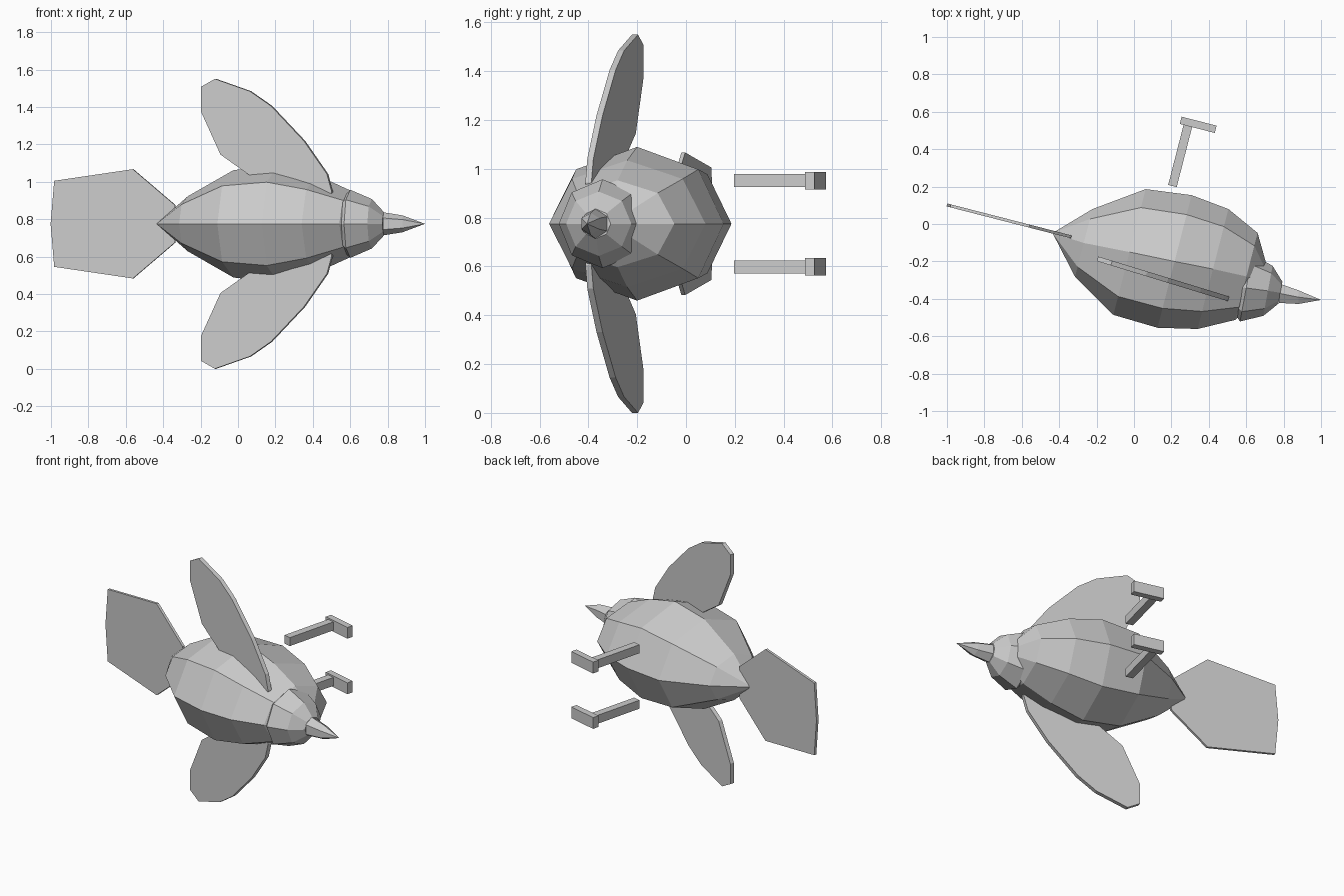
import bpy
import bmesh
from math import sin, cos, pi, radians
from mathutils import Matrix, Vector

if "Cube" in bpy.data.objects:
    bpy.data.objects.remove(bpy.data.objects["Cube"])

MID = 0.775  # height of the symmetry plane (bird lies on its side)


def place(angle, x=0.0, y=0.0):
    return Matrix.Translation((x, y, MID)) @ Matrix.Rotation(radians(angle), 4, 'Z')


BODY = place(-14.4)


def finish(bm, name, matrix):
    bmesh.ops.recalc_face_normals(bm, faces=bm.faces)
    mesh = bpy.data.meshes.new(name)
    bm.to_mesh(mesh)
    bm.free()
    obj = bpy.data.objects.new(name, mesh)
    obj.matrix_world = matrix
    bpy.context.collection.objects.link(obj)
    return obj


def loft(name, sections, sides, matrix, turn=0.0):
    """Skin rings (along, offset, radius_y, radius_z); zero radius makes a point."""
    bm = bmesh.new()
    rings = []
    for x, y, ry, rz in sections:
        if ry == 0:
            rings.append([bm.verts.new((x, y, 0))] * sides)
        else:
            angles = [turn + 2 * pi * i / sides for i in range(sides)]
            rings.append([bm.verts.new((x, y + ry * cos(a), rz * sin(a))) for a in angles])
    for r0, r1 in zip(rings, rings[1:]):
        for i in range(sides):
            j = (i + 1) % sides
            corners = dict.fromkeys((r0[i], r0[j], r1[j], r1[i]))
            bm.faces.new(list(corners))
    for ring in (rings[0], rings[-1]):
        if ring[0] is not ring[1]:
            bm.faces.new(ring)
    return finish(bm, name, matrix)


def plate(name, outline, y, thick, matrix, flip=1):
    """Extrude an x-z outline into a thin plate."""
    bm = bmesh.new()
    face = bm.faces.new([bm.verts.new((x, y - thick / 2, flip * z)) for x, z in outline])
    new = bmesh.ops.extrude_face_region(bm, geom=[face])['geom']
    bmesh.ops.translate(bm, vec=(0, thick, 0),
                        verts=[v for v in new if isinstance(v, bmesh.types.BMVert)])
    return finish(bm, name, matrix)


def box(name, lo, hi, matrix):
    lo, hi = Vector(lo), Vector(hi)
    bm = bmesh.new()
    bmesh.ops.create_cube(bm, size=1.0, matrix=Matrix.Translation((lo + hi) / 2)
                          @ Matrix.Diagonal((*(hi - lo), 1)))
    return finish(bm, name, matrix)


# Egg-shaped body, eight sides
loft("body", [(-0.41, -0.155, 0, 0), (-0.235, -0.165, 0.187, 0.147),
              (0.014, -0.151, 0.347, 0.287), (0.26, -0.14, 0.366, 0.315),
              (0.469, -0.128, 0.331, 0.26), (0.652, -0.122, 0.24, 0.178),
              (0.79, -0.12, 0, 0)], 8, BODY)

# Domed head, eight sides
loft("head", [(-0.02, 0, 0.162, 0.162), (0, 0, 0.182, 0.182),
              (0.117, 0.006, 0.136, 0.132), (0.184, 0.008, 0.06, 0.06)],
     8, place(-10.5, 0.60, -0.342))

# Six-sided pointed beak
loft("beak", [(0.775, -0.37, 0.06, 0.062), (0.88, -0.391, 0.042, 0.045),
              (1.0, -0.406, 0, 0)], 6, place(0), turn=pi / 6)

# Fan tail
half = [(-0.308, 0.1), (-0.54, 0.292), (-0.974, 0.23)]
tail = half + [(-0.994, 0)] + [(x, -z) for x, z in reversed(half)]
plate("tail", tail, -0.15, 0.016, BODY)

# Wings: outline given as world x and height, skewed onto the swept plane
c = cos(radians(17))
wing = [((x - 0.155) / c, z) for x, z in [
    (-0.195, 0.732), (-0.12, 0.775), (0.067, 0.709), (0.18, 0.63), (0.356, 0.443),
    (0.479, 0.266), (0.505, 0.17), (0.49, 0.1), (0.22, 0.16), (0.065, 0.26),
    (-0.09, 0.37), (-0.195, 0.602)]]
for side, flip in (("upper", 1), ("lower", -1)):
    plate(side + "_wing", wing, 0, 0.026, place(-17, 0.155, -0.293), flip)

# Legs with flat feet, mirrored across the symmetry plane
for side, z in (("upper", 0.177), ("lower", -0.177)):
    box(side + "_leg", (0.125, 0.248, z - 0.027), (0.172, 0.58, z + 0.027), BODY)
    box(side + "_foot", (0.104, 0.579, z - 0.036), (0.297, 0.619, z + 0.036), BODY)
